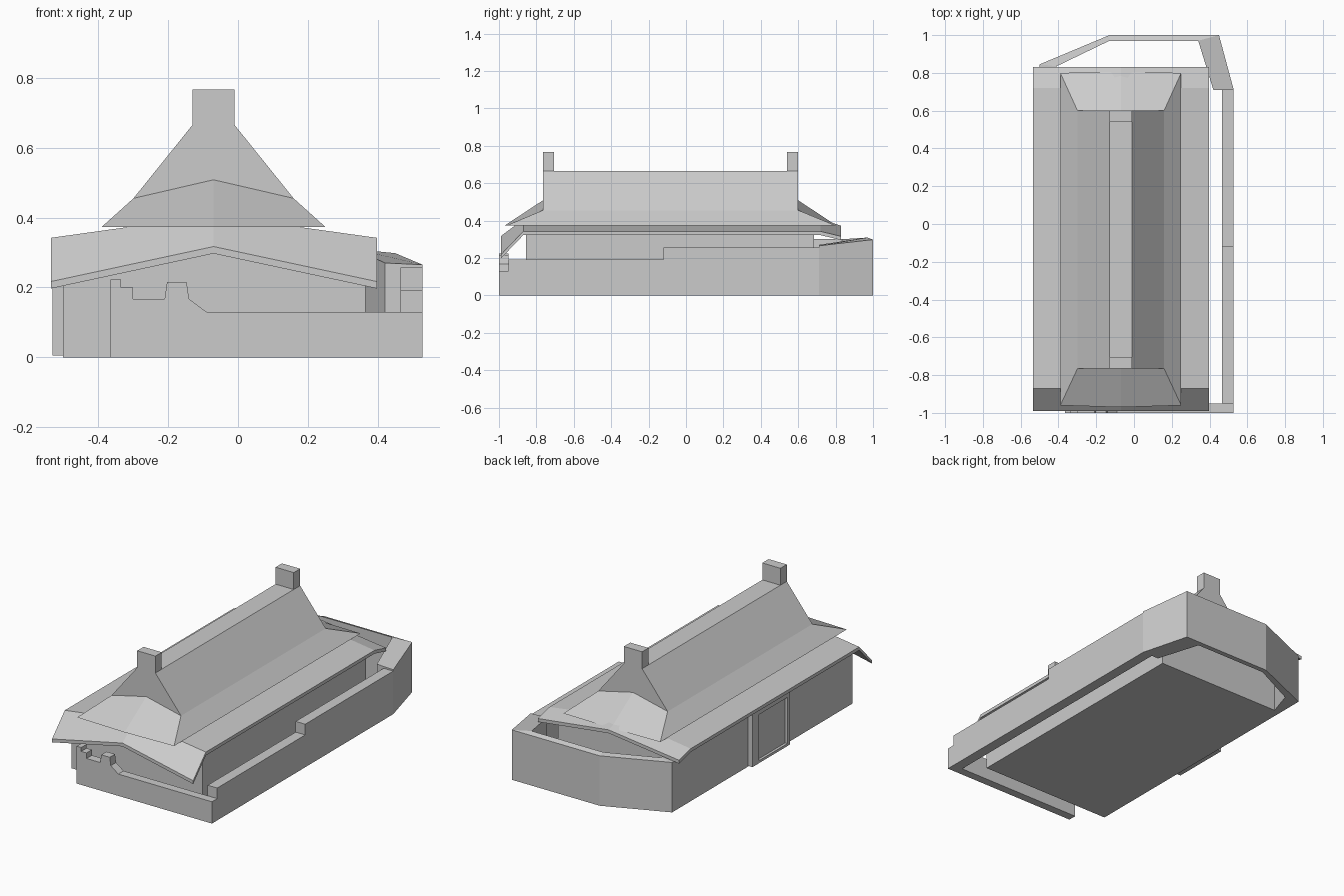
import bpy
import bmesh

if "Cube" in bpy.data.objects:
    bpy.data.objects.remove(bpy.data.objects["Cube"], do_unlink=True)

GREY = (0.6, 0.6, 0.6, 1)
mat = bpy.data.materials.new("plain grey")
mat.use_nodes = True
mat.diffuse_color = GREY
mat.node_tree.nodes["Principled BSDF"].inputs["Base Color"].default_value = GREY

CX = -0.07  # centre line of the roofs


def finish(name, bm):
    bmesh.ops.recalc_face_normals(bm, faces=bm.faces)
    mesh = bpy.data.meshes.new(name)
    bm.to_mesh(mesh)
    bm.free()
    mesh.materials.append(mat)
    obj = bpy.data.objects.new(name, mesh)
    bpy.context.collection.objects.link(obj)
    return obj


def prism(name, profile, y0, y1):
    """Extrude an x-z outline along y."""
    bm = bmesh.new()
    face = bm.faces.new([bm.verts.new((x, y0, z)) for x, z in profile])
    new = bmesh.ops.extrude_face_region(bm, geom=[face])["geom"]
    verts = [g for g in new if isinstance(g, bmesh.types.BMVert)]
    bmesh.ops.translate(bm, verts=verts, vec=(0, y1 - y0, 0))
    return finish(name, bm)


def box(name, x0, x1, y0, y1, z0, z1):
    return prism(name, [(x0, z0), (x1, z0), (x1, z1), (x0, z1)], y0, y1)


def loft(name, rings):
    """Skin closed rings of equal length and cap both ends."""
    bm = bmesh.new()
    rows = [[bm.verts.new(p) for p in ring] for ring in rings]
    for a, b in zip(rows, rows[1:]):
        for i in range(len(a)):
            j = (i + 1) % len(a)
            bm.faces.new((a[i], a[j], b[j], b[i]))
    bm.faces.new(rows[0])
    bm.faces.new(rows[-1])
    return finish(name, bm)


# Building body with a gabled top
prism("building_body",
      [(-0.5, 0), (0.365, 0), (0.365, 0.325), (CX, 0.385), (-0.5, 0.322)], -0.855, 0.685)

# Lower roof: shallow pitch, ends bent down
T = 0.02
rings = []
for y, edge, mid in [(-0.99, 0.217, 0.317), (-0.87, 0.342, 0.407),
                     (0.72, 0.342, 0.407), (0.83, 0.315, 0.372)]:
    top = [(-0.535, y, edge), (CX, y, mid), (0.397, y, edge)]
    rings.append(top + [(x, y, z - T) for x, y, z in reversed(top)])
loft("lower_roof", rings)

# Upper roof: steep sides, vertical gables, flared skirts at both ends
bm = bmesh.new()
ends = []
for gable_y, hip_y, mid_y in [(-0.765, -0.96, -0.97), (0.6, 0.8, 0.805)]:
    sides = []
    for s in (-1, 1):
        sides.append([bm.verts.new((CX + s * w, y, z)) for w, y, z in
                      [(0.06, gable_y, 0.665), (0.229, gable_y, 0.455), (0.32, hip_y, 0.373)]])
    apex = bm.verts.new((CX, gable_y, 0.508))
    foot = bm.verts.new((CX, mid_y, 0.373))
    left, right = sides
    bm.faces.new((left[0], right[0], apex))
    for side in sides:
        bm.faces.new((side[0], side[1], apex))
        bm.faces.new((side[1], side[2], foot, apex))
    ends.append((left, right, foot))
(fl, fr, ff), (bl, br, bf) = ends
bm.faces.new((fl[0], fr[0], br[0], bl[0]))
for f, b in ((fl, bl), (fr, br)):
    for i in range(2):
        bm.faces.new((f[i], f[i + 1], b[i + 1], b[i]))
bm.faces.new((fl[2], ff, fr[2], br[2], bf, bl[2]))
finish("upper_roof", bm)

# Chimneys on the ridge ends
for name, y in (("front_chimney", -0.765), ("back_chimney", 0.54)):
    box(name, CX - 0.06, CX + 0.06, y, y + 0.06, 0.64, 0.766)

# Front yard wall with broken, stepped top
prism("front_wall",
      [(-0.365, 0), (0.528, 0), (0.528, 0.13), (-0.09, 0.13), (-0.14, 0.167),
       (-0.147, 0.215), (-0.203, 0.215), (-0.21, 0.167), (-0.3, 0.167), (-0.3, 0.2),
       (-0.335, 0.2), (-0.335, 0.223), (-0.365, 0.223)], -1, -0.95)

# Side yard wall in two heights
box("side_wall_low", 0.465, 0.528, -0.95, -0.12, 0, 0.193)
box("side_wall_high", 0.465, 0.528, -0.12, 0.71, 0, 0.257)

# Back yard wall following a bent path: outer point, inner point, heights
path = [((0.528, 0.71), (0.42, 0.71), 0.265, 0.27),
        ((0.45, 1), (0.34, 0.97), 0.298, 0.309),
        ((-0.13, 1), (-0.13, 0.97), 0.298, 0.309),
        ((-0.5, 0.845), (-0.41, 0.835), 0.298, 0.3),
        ((-0.5, 0.68), (-0.46, 0.68), 0.3, 0.3)]
loft("back_wall", [[(*o, 0), (*o, ho), (*i, hi), (*i, 0)] for o, i, ho, hi in path])

# Framed doorway on the other long side
box("door_post_back", -0.53, -0.495, 0.07, 0.13, 0.005, 0.318)
box("door_post_front", -0.53, -0.495, -0.225, -0.2, 0.005, 0.318)
box("door_lintel", -0.53, -0.495, -0.2, 0.07, 0.295, 0.318)
box("door_sill", -0.53, -0.495, -0.2, 0.07, 0.005, 0.02)
box("door_panel", -0.515, -0.495, -0.2, 0.07, 0.02, 0.295)
